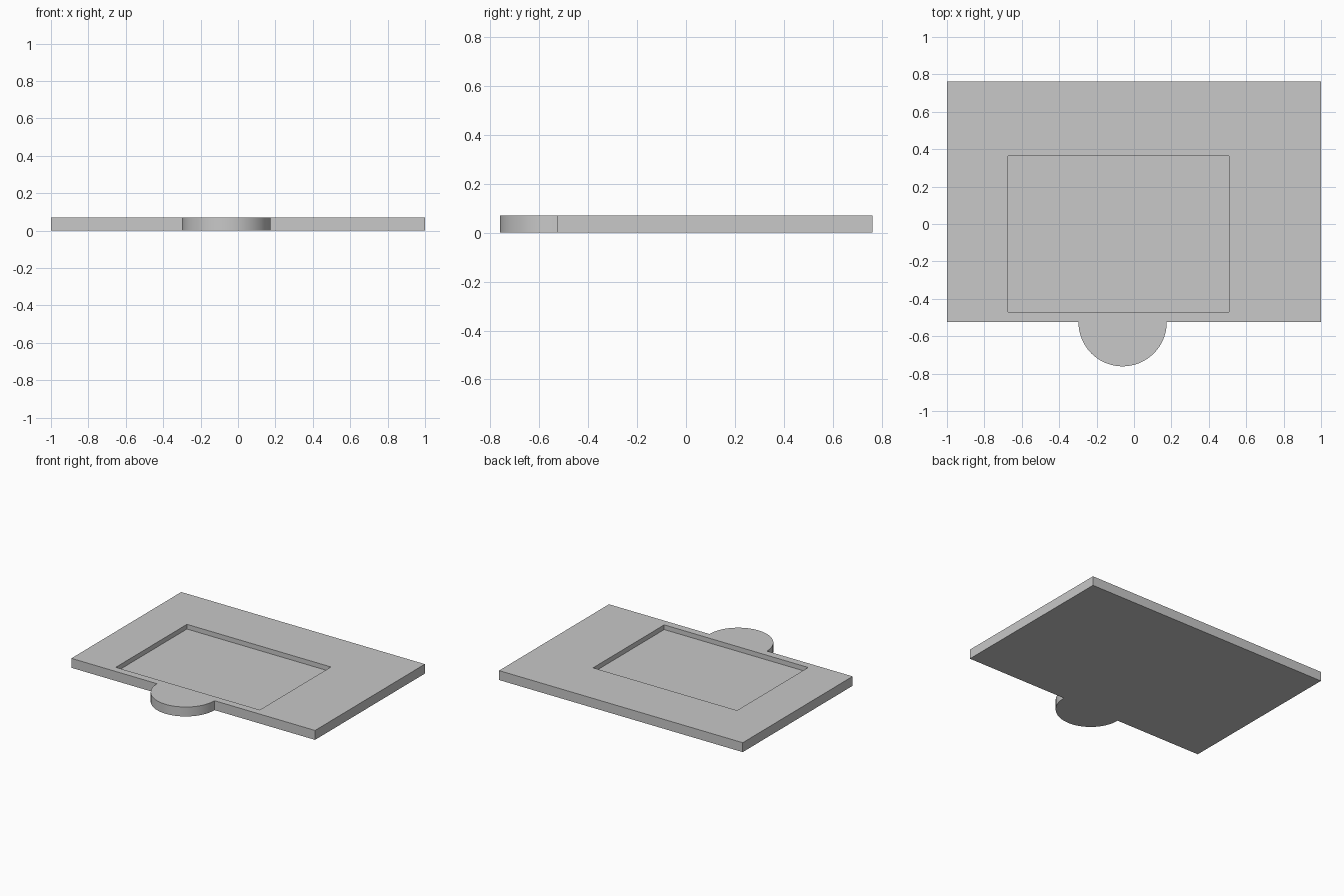
import bpy
import bmesh
from math import pi, cos, sin, radians

old = bpy.data.objects.get("Cube")
if old:
    bpy.data.objects.remove(old, do_unlink=True)

HEIGHT = 0.07
RECESS_FLOOR = 0.035
LEFT, RIGHT, FRONT, BACK = -1.0, 1.0, -0.525, 0.763
TAB_X, TAB_RADIUS, TAB_STEPS = -0.061, 0.236, 48

grey = bpy.data.materials.new("plain grey")
grey.use_nodes = True
colour = (0.58, 0.58, 0.58, 1)
grey.diffuse_color = colour
grey.node_tree.nodes["Principled BSDF"].inputs["Base Color"].default_value = colour


def extrude_outline(name, outline, bottom, top):
    """Make a closed prism from a counter-clockwise outline."""
    bm = bmesh.new()
    base = bm.faces.new([bm.verts.new((x, y, bottom)) for x, y in outline])
    ext = bmesh.ops.extrude_face_region(bm, geom=[base], use_keep_orig=True)
    for item in ext["geom"]:
        if isinstance(item, bmesh.types.BMVert):
            item.co.z = top
    bmesh.ops.recalc_face_normals(bm, faces=bm.faces)
    mesh = bpy.data.meshes.new(name)
    bm.to_mesh(mesh)
    bm.free()
    mesh.materials.append(grey)
    obj = bpy.data.objects.new(name, mesh)
    bpy.context.collection.objects.link(obj)
    return obj


def rectangle(x0, x1, y0, y1):
    return [(x0, y0), (x1, y0), (x1, y1), (x0, y1)]


# Plate with a half-round tab on its front edge
arc = [pi + pi * i / TAB_STEPS for i in range(TAB_STEPS + 1)]
tab = [(TAB_X + TAB_RADIUS * cos(a), FRONT + TAB_RADIUS * sin(a)) for a in arc]
corners = rectangle(LEFT, RIGHT, FRONT, BACK)
plate = extrude_outline("plate", corners[:1] + tab + corners[1:], 0, HEIGHT)

# Rectangular recess in the top
cutter = extrude_outline("recess_cutter", rectangle(-0.674, 0.508, -0.47, 0.364),
                         RECESS_FLOOR, HEIGHT * 2)
cut = plate.modifiers.new("recess", 'BOOLEAN')
cut.operation = 'DIFFERENCE'
cut.solver = 'EXACT'
cut.object = cutter

# Apply the cut, then smooth only the curved tab edge
bpy.ops.object.select_all(action='DESELECT')
plate.select_set(True)
bpy.context.view_layer.objects.active = plate
bpy.ops.object.modifier_apply(modifier=cut.name)
bpy.data.objects.remove(cutter, do_unlink=True)
bpy.ops.object.shade_smooth_by_angle(angle=radians(30))
